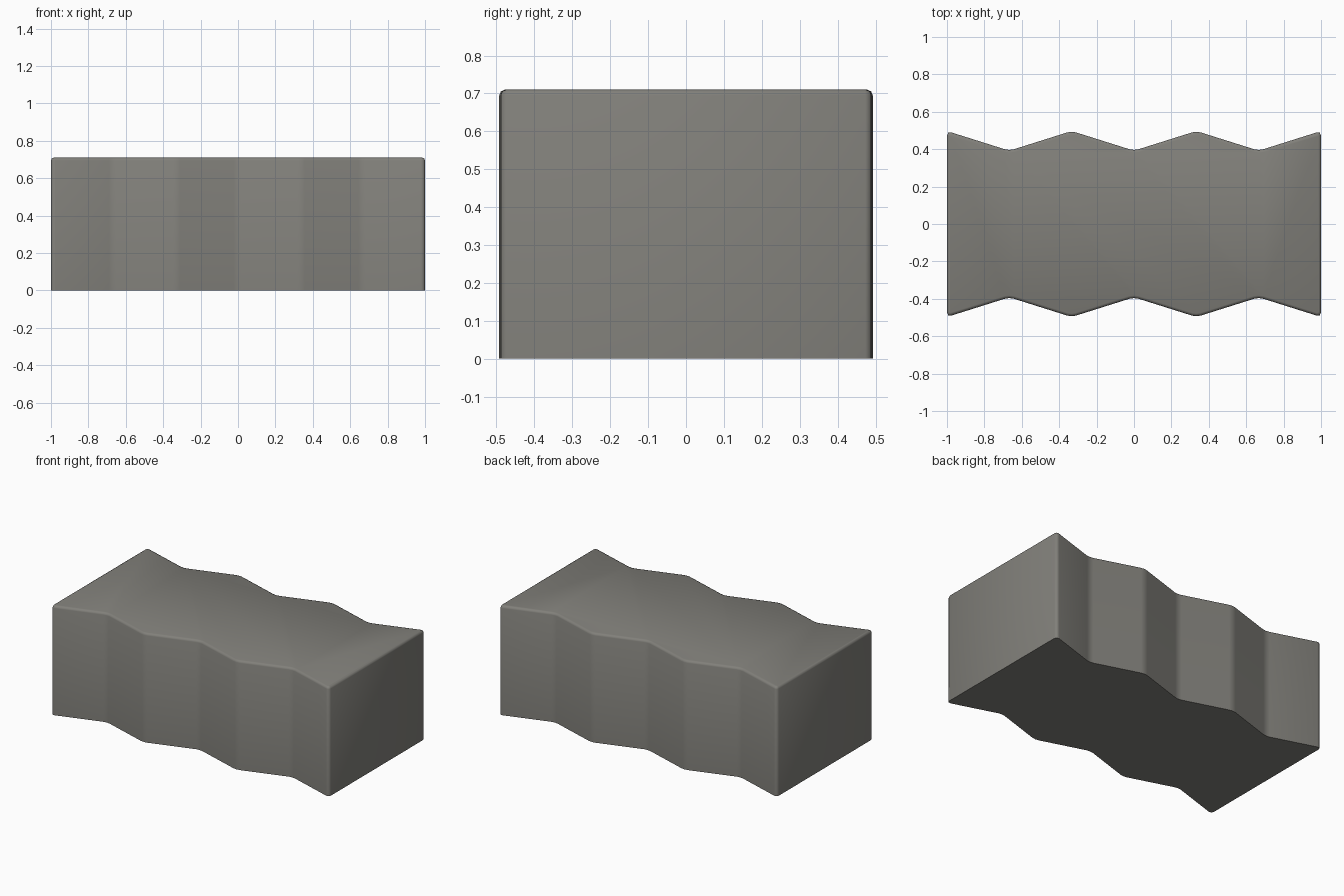
import bpy
import bmesh
import math

cube = bpy.data.objects.get("Cube")
if cube:
    bpy.data.objects.remove(cube, do_unlink=True)

HEIGHT = 0.71
PEAK, VALLEY = 0.497, 0.392
STEPS = 6

# Concrete colour
concrete = bpy.data.materials.new("warm grey concrete")
concrete.use_nodes = True
colour = (0.22, 0.215, 0.195, 1)
concrete.diffuse_color = colour
shader = next(n for n in concrete.node_tree.nodes if n.type == 'BSDF_PRINCIPLED')
shader.inputs["Base Color"].default_value = colour
shader.inputs["Roughness"].default_value = 0.8

# Zigzag outline, front edge then back edge
front = [(-1 + 2 * i / STEPS, -(VALLEY if i % 2 else PEAK)) for i in range(STEPS + 1)]
outline = front + [(x, -y) for x, y in reversed(front)]

# Extrude the outline into a block
bm = bmesh.new()
base = bm.faces.new([bm.verts.new((x, y, 0)) for x, y in outline])
result = bmesh.ops.extrude_face_region(bm, geom=[base], use_keep_orig=True)
for v in result["geom"]:
    if isinstance(v, bmesh.types.BMVert):
        v.co.z = HEIGHT
bmesh.ops.recalc_face_normals(bm, faces=bm.faces)

# Round the upright folds, then the top rim
uprights = [e for e in bm.edges if abs(e.verts[0].co.z - e.verts[1].co.z) > 0.1]
bmesh.ops.bevel(bm, geom=uprights, offset=0.024, segments=2, profile=0.5, affect='EDGES')
rim = [e for e in bm.edges if all(v.co.z > HEIGHT - 0.001 for v in e.verts)]
bmesh.ops.bevel(bm, geom=rim, offset=0.015, segments=2, profile=0.5, affect='EDGES')

mesh = bpy.data.meshes.new("paving_block")
bm.to_mesh(mesh)
bm.free()
mesh.materials.append(concrete)
block = bpy.data.objects.new("paving_block", mesh)
bpy.context.collection.objects.link(block)

# Smooth shading with a crisp bottom edge
bpy.ops.object.select_all(action='DESELECT')
block.select_set(True)
bpy.context.view_layer.objects.active = block
bpy.ops.object.shade_smooth_by_angle(angle=math.radians(60))
